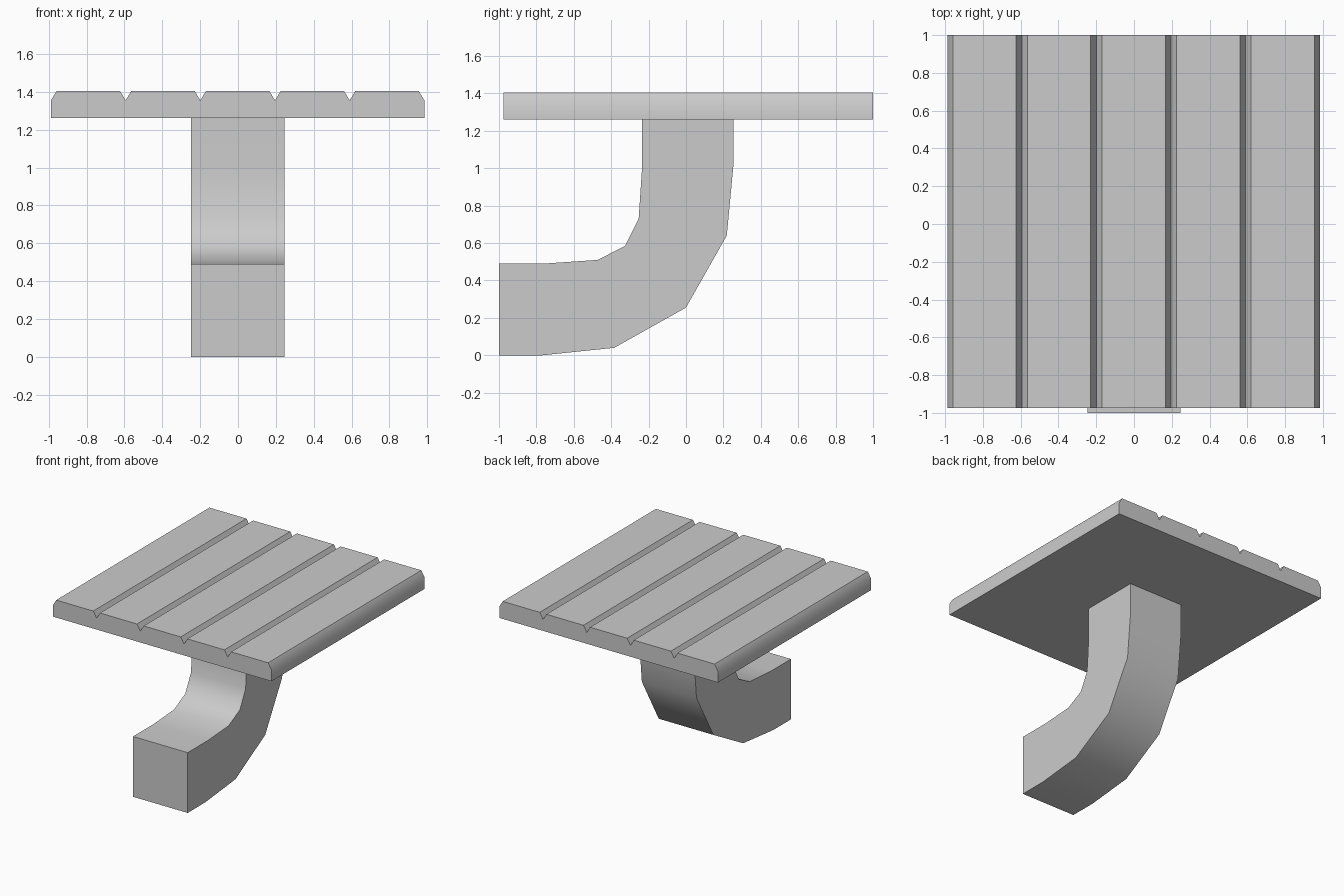
import bpy, bmesh, math

if "Cube" in bpy.data.objects:
    bpy.data.objects.remove(bpy.data.objects["Cube"])


def extrude_profile(name, points, to_start, offset):
    """Extrude a closed 2D outline into a solid with smooth bends and sharp corners."""
    bm = bmesh.new()
    face = bm.faces.new([bm.verts.new(to_start(a, b)) for a, b in points])
    res = bmesh.ops.extrude_face_region(bm, geom=[face], use_keep_orig=True)
    moved = [v for v in res["geom"] if isinstance(v, bmesh.types.BMVert)]
    bmesh.ops.translate(bm, verts=moved, vec=offset)
    bmesh.ops.recalc_face_normals(bm, faces=bm.faces)
    mesh = bpy.data.meshes.new(name)
    bm.to_mesh(mesh)
    bm.free()
    obj = bpy.data.objects.new(name, mesh)
    bpy.context.collection.objects.link(obj)
    bpy.ops.object.select_all(action="DESELECT")
    obj.select_set(True)
    bpy.context.view_layer.objects.active = obj
    bpy.ops.object.shade_smooth_by_angle(angle=math.radians(40))
    return obj


# Plank deck: five chamfered boards joined in one grooved profile (x, z)
left, width, boards = -0.988, 0.3945, 5
bottom, groove, top, bevel = 1.262, 1.355, 1.405, 0.03
right = left + boards * width
deck = [(right, bottom), (left, bottom), (left, groove)]
for i in range(boards):
    x0 = left + i * width
    x1 = x0 + width
    deck += [(x0 + bevel, top), (x1 - bevel, top), (x1, groove)]
extrude_profile("plank_deck", deck, lambda x, z: (x, -0.975, z), (0, 1.975, 0))

# Curved support arm: side outline (y, z), outer bend then inner bend
arm = [(-1, 0), (-0.77, 0), (-0.384, 0.04), (0.0, 0.255), (0.218, 0.64),
       (0.253, 1.01), (0.253, 1.262),
       (-0.235, 1.262), (-0.235, 1.0), (-0.253, 0.73), (-0.326, 0.585),
       (-0.472, 0.51), (-0.735, 0.492), (-1, 0.492)]
extrude_profile("support_arm", arm, lambda y, z: (-0.247, y, z), (0.493, 0, 0))
